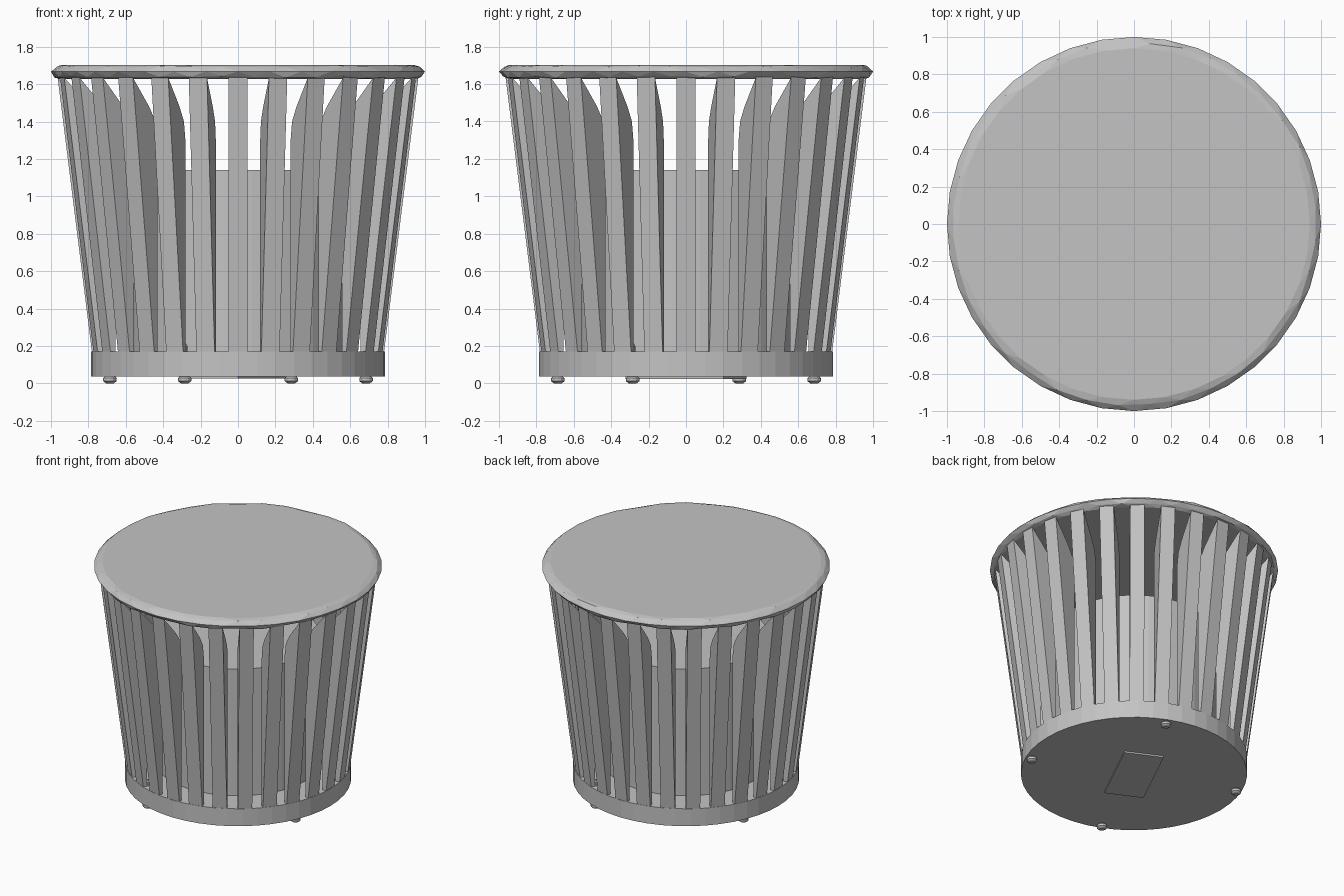
import bpy, bmesh, math, random
from mathutils import Matrix, Vector

random.seed(4)
default = bpy.data.objects.get("Cube")
if default:
    bpy.data.objects.remove(default, do_unlink=True)

# Single material
GREY = 0.55
grey = bpy.data.materials.new("plain grey")
grey.use_nodes = True
grey.diffuse_color = (GREY, GREY, GREY, 1)
grey.node_tree.nodes["Principled BSDF"].inputs["Base Color"].default_value = (GREY, GREY, GREY, 1)


def finish(name, bm):
    bmesh.ops.recalc_face_normals(bm, faces=bm.faces)
    mesh = bpy.data.meshes.new(name)
    bm.to_mesh(mesh)
    bm.free()
    mesh.materials.append(grey)
    return place(name, mesh)


def place(name, mesh, matrix=Matrix()):
    obj = bpy.data.objects.new(name, mesh)
    obj.matrix_world = matrix
    bpy.context.collection.objects.link(obj)
    return obj


def add_cylinder(bm, radius, z0, z1, sides, top_radius=None):
    bmesh.ops.create_cone(
        bm, cap_ends=True, segments=sides, radius1=radius,
        radius2=radius if top_radius is None else top_radius, depth=z1 - z0,
        matrix=Matrix.Translation((0, 0, (z0 + z1) / 2)))


def cylinder(name, radius, z0, z1, sides):
    bm = bmesh.new()
    add_cylinder(bm, radius, z0, z1, sides)
    return finish(name, bm)


# Base disc and inner drum
cylinder("base", 0.785, 0.037, 0.17, 48)
cylinder("inner_drum", 0.57, 0.165, 1.14, 48)

# Slats: upright inner edge that sweeps out to meet the leaning outer edge
SLATS = 28
profile = [(0.78, 0.16), (0.965, 1.64), (0.955, 1.625), (0.825, 1.48),
           (0.77, 1.4), (0.752, 1.3), (0.752, 0.16)]
bm = bmesh.new()
side = bm.faces.new([bm.verts.new((-0.05, -r, z)) for r, z in profile])
grown = bmesh.ops.extrude_face_region(bm, geom=[side])["geom"]
bmesh.ops.translate(bm, vec=(0.1, 0, 0),
                    verts=[v for v in grown if isinstance(v, bmesh.types.BMVert)])
slat = finish("slat", bm)
for i in range(1, SLATS):
    place("slat", slat.data, Matrix.Rotation(math.tau * i / SLATS, 4, "Z"))

# Seat top with a faceted, slightly uneven rounded rim
SEGMENTS = 36
rim = [(0.94, 1.703), (0.978, 1.695), (1.0, 1.667), (0.985, 1.638), (0.95, 1.627)]
bm = bmesh.new()
rings = []
for k, (r, z) in enumerate(rim):
    ring = []
    for i in range(SEGMENTS):
        angle = math.tau * (i + 0.5 * (k % 2)) / SEGMENTS
        inner = k in (1, 3)
        radius = r - (random.uniform(0, 0.012) if inner else 0)
        height = z + (random.uniform(-0.006, 0.006) if inner else 0)
        ring.append(bm.verts.new((radius * math.cos(angle), radius * math.sin(angle), height)))
    rings.append(ring)
for k in range(len(rings) - 1):
    # the half-step ring is always the one zig-zagged against
    even, odd = (rings[k], rings[k + 1]) if k % 2 == 0 else (rings[k + 1], rings[k])
    for i in range(SEGMENTS):
        j = (i + 1) % SEGMENTS
        bm.faces.new((even[i], even[j], odd[i]))
        bm.faces.new((even[j], odd[j], odd[i]))
bm.faces.new(rings[0])
bm.faces.new(rings[-1])
finish("seat_top", bm)

# Screw feet through the base
bm = bmesh.new()
add_cylinder(bm, 0.02, 0.0, 0.012, 12, 0.036)
add_cylinder(bm, 0.036, 0.012, 0.028, 12)
add_cylinder(bm, 0.036, 0.028, 0.04, 12, 0.025)
add_cylinder(bm, 0.015, 0.03, 0.2, 10)
add_cylinder(bm, 0.015, 0.2, 0.215, 10, 0.007)
foot = finish("foot", bm)
spot = Matrix.Translation((-0.285, -0.685, 0))
foot.matrix_world = spot
for i in range(1, 4):
    place("foot", foot.data, Matrix.Rotation(math.pi / 2 * i, 4, "Z") @ spot)

# Plate under the base
bm = bmesh.new()
bmesh.ops.create_cube(bm, size=1, matrix=Matrix.Diagonal((0.58, 0.28, 0.02, 1)))
plate = finish("underside_plate", bm)
plate.matrix_world = Matrix.Translation((0, 0, 0.035)) @ Matrix.Rotation(math.radians(64), 4, "Z")
